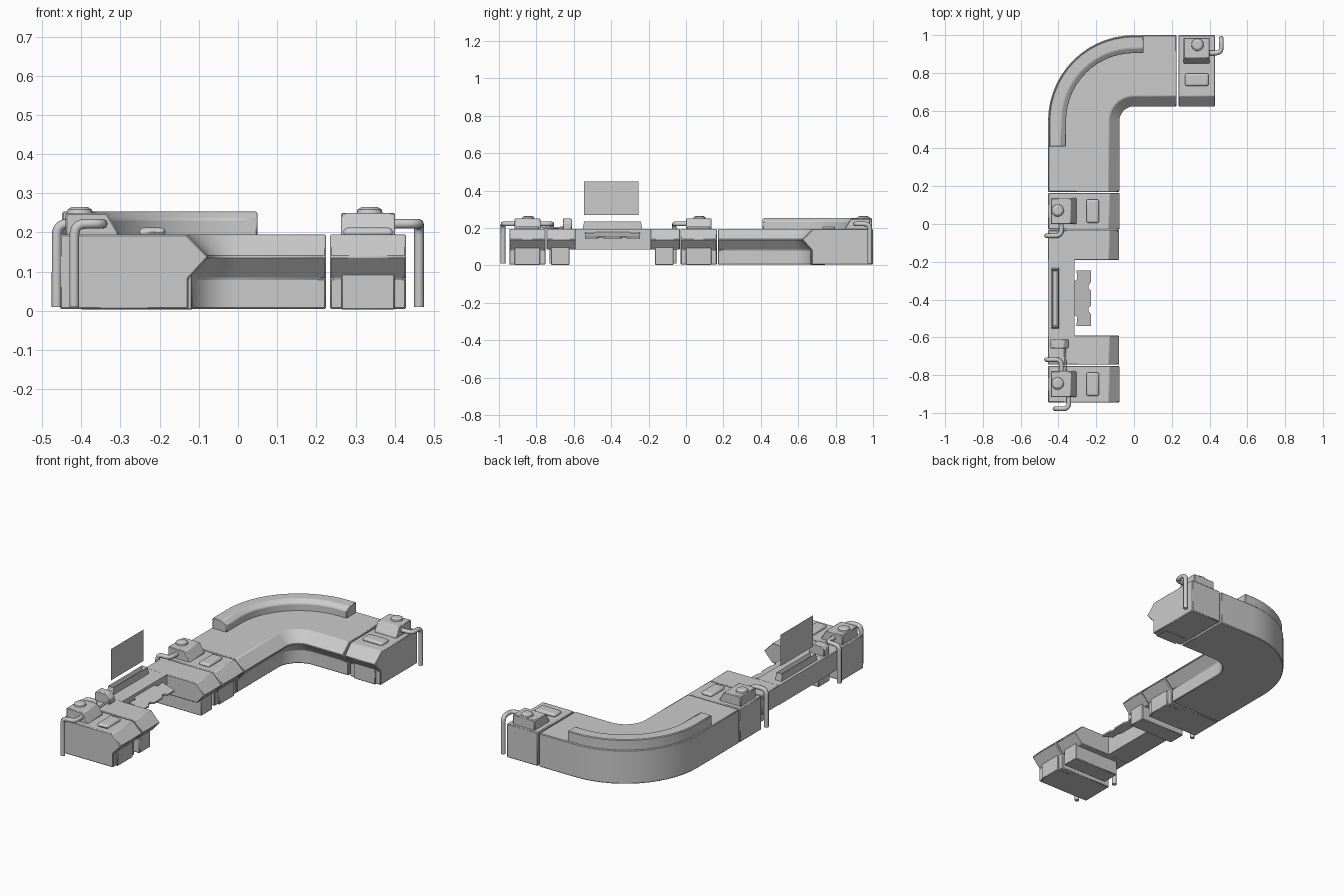
import bpy, bmesh, math
from mathutils import Matrix, Vector

if "Cube" in bpy.data.objects:
    bpy.data.objects.remove(bpy.data.objects["Cube"])

CY = 0.545  # centre of the corner bend is (0, CY)


def frame(angle, s):
    """Section frame: turned about the bend centre, then moved along the counter."""
    return (Matrix.Translation((0, CY, 0)) @ Matrix.Rotation(-math.radians(angle), 4, 'Z')
            @ Matrix.Translation((0, s, 0)))


def finish(name, bm, bevel=0.0, segs=1):
    bmesh.ops.recalc_face_normals(bm, faces=bm.faces)
    me = bpy.data.meshes.new(name)
    bm.to_mesh(me)
    bm.free()
    ob = bpy.data.objects.new(name, me)
    bpy.context.collection.objects.link(ob)
    if bevel:
        m = ob.modifiers.new("bevel", 'BEVEL')
        m.width, m.segments = bevel, segs
        m.limit_method = 'ANGLE'
        m.angle_limit = math.radians(30)
    bpy.ops.object.select_all(action='DESELECT')
    ob.select_set(True)
    bpy.context.view_layer.objects.active = ob
    bpy.ops.object.shade_smooth_by_angle(angle=math.radians(28))
    return ob


def sweep(name, profile, stations, bevel=0.004):
    """Sweep an x-z profile through section frames and cap both ends."""
    bm = bmesh.new()
    rings = [[bm.verts.new(m @ Vector((x, 0, z))) for x, z in profile] for m in stations]
    n = len(profile)
    for a, b in zip(rings, rings[1:]):
        for i in range(n):
            bm.faces.new((a[i], a[(i + 1) % n], b[(i + 1) % n], b[i]))
    bm.faces.new(rings[0])
    bm.faces.new(rings[-1])
    return finish(name, bm, bevel)


def along(name, profile, y0, y1, bevel=0.004):
    return sweep(name, profile, [frame(0, y0 - CY), frame(0, y1 - CY)], bevel)


def box(name, lo, hi, m=Matrix(), bevel=0.003, segs=1):
    lo, hi = Vector(lo), Vector(hi)
    bm = bmesh.new()
    bmesh.ops.create_cube(bm, size=1, matrix=m @ Matrix.Translation((lo + hi) / 2)
                          @ Matrix.Diagonal((*(hi - lo), 1)))
    return finish(name, bm, bevel, segs)


def pipe(name, pts, m=Matrix(), radius=0.0125, bend=0.03):
    pts = [m @ Vector(p) for p in pts]
    path = [pts[0]]
    for a, p, b in zip(pts, pts[1:], pts[2:]):
        s = p + (a - p).normalized() * bend
        e = p + (b - p).normalized() * bend
        for i in range(6):
            t = i / 5
            path.append(s * (1 - t) ** 2 + p * 2 * t * (1 - t) + e * t * t)
    path.append(pts[-1])
    cu = bpy.data.curves.new(name, 'CURVE')
    cu.dimensions = '3D'
    cu.bevel_depth, cu.bevel_resolution, cu.use_fill_caps = radius, 2, True
    sp = cu.splines.new('POLY')
    sp.points.add(len(path) - 1)
    for q, v in zip(sp.points, path):
        q.co = (*v, 1)
    bpy.context.collection.objects.link(bpy.data.objects.new(name, cu))


# Counter body section and the raised shelf section
BODY = [(-.455, .004), (-.455, .195), (-.132, .195), (-.075, .138), (-.126, .082), (-.126, .004)]
RAIL = [(-.449, .19), (-.449, .253), (-.385, .253), (-.36, .235), (-.36, .19)]
bend = [frame(90 * i / 14, 0) for i in range(15)]

# Curved corner counter with its raised shelf
sweep("corner_counter", BODY, [frame(0, .17 - CY)] + bend + [frame(90, .225)])
sweep("corner_shelf", RAIL, [frame(0, .41 - CY)] + bend + [frame(90, .05)])


def module(tag, m):
    """Equipment block: body, front panel, control housing with knob, touch pad."""
    h = .097

    def part(nm, prof, w, bevel=.004):
        sweep(f"{tag}_{nm}", prof, [m @ Matrix.Translation((0, s * w, 0)) for s in (-1, 1)], bevel)

    part("body", BODY, h)
    box(f"{tag}_front_panel", (-.2, -.068, .003), (-.117, .068, .108), m)
    part("housing", [(-.44, .19), (-.44, .25), (-.335, .25), (-.305, .2), (-.305, .19)], .069)
    box(f"{tag}_pad", (-.252, -.063, .19), (-.185, .063, .212), m, .012, 3)
    bm = bmesh.new()
    for r1, r2, z0, z1 in ((.034, .031, .245, .258), (.031, .02, .258, .265)):
        bmesh.ops.create_cone(bm, cap_ends=True, segments=20, radius1=r1, radius2=r2, depth=z1 - z0,
                              matrix=m @ Matrix.Translation((-.404, .004, (z0 + z1) / 2)))
    finish(f"{tag}_knob", bm)


MODULES = {"far": frame(90, .332), "middle": frame(0, .068 - CY), "near": frame(0, -.848 - CY)}
for tag, m in MODULES.items():
    module(tag, m)

# Down pipes: (module, side, start x, drop x)
for i, (tag, side, x0, x1) in enumerate([("far", 1, -.36, -.438), ("middle", -1, -.385, -.463),
                                         ("near", 1, -.385, -.463), ("near", -1, -.345, -.418)]):
    y = side * .13
    pipe(f"{tag}_pipe_{i}", [(x0, side * .05, .222), (x0, y, .222), (x1, y, .222), (x1, y, .01)],
         MODULES[tag])

# Workstation: rear spine, two arms and their feet
UPPER = [(-.455, .084), (-.455, .195), (-.132, .195), (-.078, .138), (-.126, .084)]
along("spine", [(-.455, .084), (-.455, .195), (-.315, .195), (-.315, .084)], -.592, -.188, 0)
for tag, y0, y1, f0, f1 in (("near", -.745, -.59, -.722, -.622), ("far", -.19, -.033, -.166, -.066)):
    along(f"{tag}_arm", UPPER, y0, y1, .003)
    box(f"{tag}_foot", (-.40, f0, .003), (-.115, f1, .1))

# Projector strip: slotted bar with tapered ends
bm = bmesh.new()
bmesh.ops.create_cube(bm, size=1, matrix=Matrix.Translation((-.418, -.393, .212))
                      @ Matrix.Diagonal((.04, .32, .044, 1)))
top = max(bm.faces, key=lambda f: f.calc_center_median().z)
bmesh.ops.scale(bm, vec=(.9, .95, 1), verts=top.verts,
                space=Matrix.Translation((.418, .393, 0)))
bmesh.ops.inset_region(bm, faces=[top], thickness=.01)
bmesh.ops.translate(bm, vec=(0, 0, -.02), verts=top.verts)
finish("projector_strip", bm)

# Floating screen, a single flat sheet
bm = bmesh.new()
bm.faces.new([bm.verts.new((-.418, y, z)) for y, z in
              ((-.545, .27), (-.255, .27), (-.255, .448), (-.545, .448))])
finish("screen", bm)

# Tilted input plate with a notched outline, mirrored about its middle
half = [(-.315, .05), (-.315, .09), (-.30, .1), (-.305, .148), (-.227, .148),
        (-.227, .085), (-.24, .07), (-.24, .05), (-.227, .04)]
outline = half + [(x, -y) for x, y in reversed(half)]
bm = bmesh.new()
lift = lambda x: .178 - (x + .315) * .3
face = bm.faces.new([bm.verts.new((x, y - .393, lift(x))) for x, y in outline])
ext = bmesh.ops.extrude_face_region(bm, geom=[face])
bmesh.ops.translate(bm, vec=(0, 0, -.009),
                    verts=[v for v in ext['geom'] if isinstance(v, bmesh.types.BMVert)])
finish("input_plate", bm)

# Small sensor block with a cable to the near module
along("sensor_block", [(-.443, .19), (-.443, .235), (-.43, .25), (-.37, .25), (-.347, .225), (-.347, .19)],
      -.658, -.61, .004)
pipe("sensor_cable", [(-.365, -.64, .205), (-.365, -.69, .2), (-.36, -.79, .205)], radius=.005, bend=.02)
